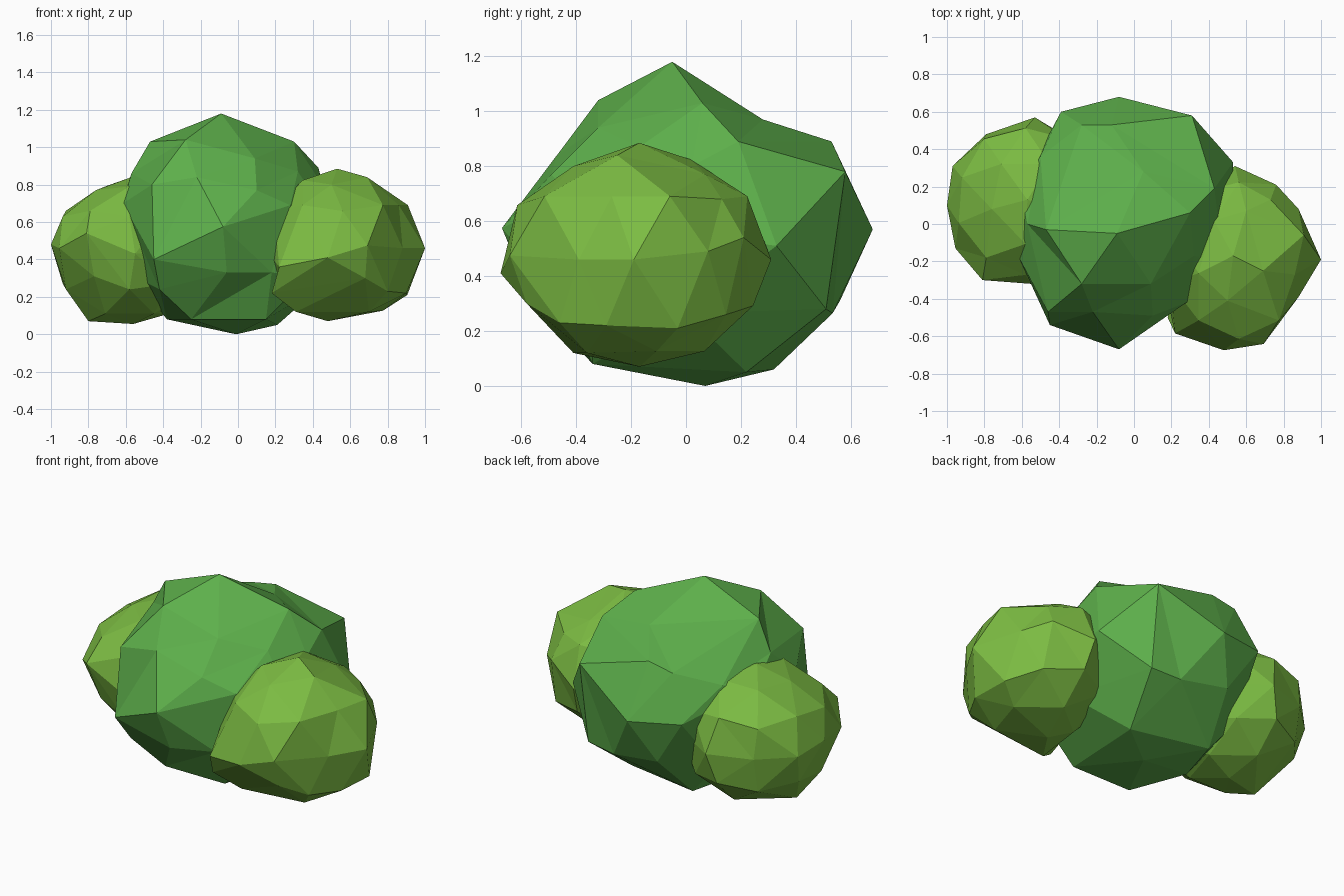
import bpy, bmesh, math
from mathutils import Vector, Matrix


def material(name, rgb):
    m = bpy.data.materials.new(name)
    m.diffuse_color = (*rgb, 1)
    return m


def leaf_clump(name, centre, radii, turn, pulls, mat):
    """Low-poly ball whose nearest vertices are pulled to a few shaping points."""
    bm = bmesh.new()
    bmesh.ops.create_icosphere(bm, subdivisions=2, radius=1)
    bm.transform(Matrix.Translation(centre) @ Matrix.Diagonal((*radii, 1))
                 @ Matrix.Rotation(math.radians(turn), 4, 'Z'))
    free = list(bm.verts)
    for p in map(Vector, pulls):
        v = min(free, key=lambda u: (u.co - p).length)
        free.remove(v)
        v.co = p
    bm.normal_update()
    mesh = bpy.data.meshes.new(name)
    bm.to_mesh(mesh)
    bm.free()
    ob = bpy.data.objects.new(name, mesh)
    mesh.materials.append(mat)
    bpy.context.collection.objects.link(ob)
    return ob


dark = material("leaf_green", (0.11, 0.43, 0.07))
light = material("lime_green", (0.20, 0.50, 0.055))

# Large middle clump
leaf_clump("main_foliage", (-0.04, 0, 0.58), (0.58, 0.66, 0.60), 0, [
    (-0.09, -0.05, 1.18), (-0.57, 0.0, 0.86), (-0.28, -0.32, 1.04),  # crown
    (-0.47, -0.03, 1.03), (0.30, 0.06, 1.03), (0.05, 0.28, 0.97),
    (0.09, -0.32, 0.94),
    (-0.28, 0.53, 0.86), (-0.12, 0.53, 0.89), (0.31, 0.58, 0.78),    # shoulders
    (0.43, 0.19, 0.89), (0.32, -0.17, 0.87), (0.45, 0.02, 0.80),
    (-0.46, -0.47, 0.80), (0.10, -0.49, 0.77), (-0.22, -0.47, 0.84),
    (-0.50, 0.36, 0.78),
    (-0.08, -0.67, 0.575), (-0.08, 0.68, 0.57), (-0.39, 0.60, 0.60),  # waist
    (0.53, 0.33, 0.51), (0.28, -0.42, 0.69), (-0.45, -0.54, 0.40),
    (-0.61, 0.19, 0.74), (-0.615, -0.18, 0.70), (-0.06, -0.57, 0.33),
    (0.18, -0.47, 0.33), (-0.42, -0.43, 0.24), (0.30, 0.51, 0.28),
    (-0.01, 0.07, 0.0), (-0.25, -0.34, 0.08), (-0.38, 0.0, 0.08),     # base
    (0.21, 0.22, 0.05), (0.15, -0.34, 0.08), (-0.27, 0.32, 0.06),
], dark)

# Right clump
leaf_clump("right_foliage", (0.56, -0.185, 0.475), (0.43, 0.48, 0.41), -18, [
    (0.53, -0.17, 0.885), (0.69, -0.25, 0.84), (0.50, -0.41, 0.80),
    (0.60, 0.07, 0.77), (0.86, -0.27, 0.69), (0.73, 0.13, 0.68),
    (1.0, -0.19, 0.46), (0.48, -0.675, 0.41), (0.54, 0.31, 0.46),
    (0.76, 0.21, 0.54), (0.88, 0.08, 0.49), (0.88, -0.39, 0.46),
    (0.905, -0.03, 0.21), (0.90, -0.29, 0.22), (0.80, -0.46, 0.23),
    (0.68, -0.58, 0.30), (0.18, -0.50, 0.22), (0.22, -0.585, 0.36),
    (0.48, -0.17, 0.07), (0.31, -0.41, 0.12), (0.70, -0.36, 0.12),
], light)

# Left clump
leaf_clump("left_foliage", (-0.58, 0.13, 0.45), (0.42, 0.45, 0.40), -18, [
    (-0.57, 0.13, 0.84), (-0.76, 0.08, 0.77), (-1.0, 0.10, 0.48),
    (-0.81, -0.30, 0.54), (-0.955, -0.13, 0.46), (-0.97, 0.31, 0.45),
    (-0.79, 0.48, 0.45), (-0.53, 0.57, 0.45), (-0.55, -0.32, 0.43),
    (-0.77, -0.22, 0.31), (-0.56, 0.15, 0.055), (-0.80, 0.08, 0.07),
], light)
